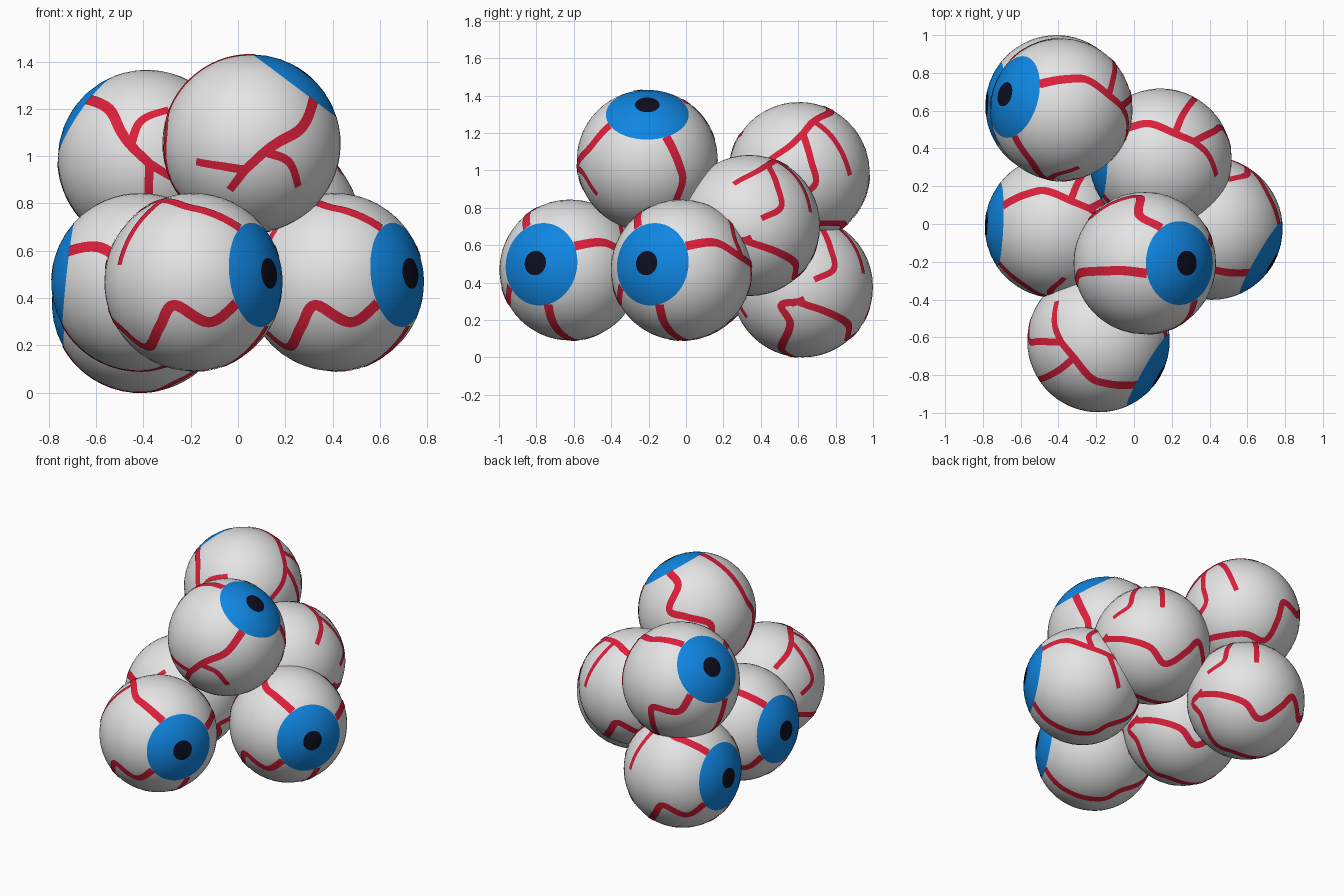
import bpy, bmesh, math
from mathutils import Vector, Matrix

if "Cube" in bpy.data.objects:
    bpy.data.objects.remove(bpy.data.objects["Cube"])

R = 0.377             # eyeball radius
IRIS, PUPIL = 36, 10  # half angles in degrees


def material(name, rgb):
    m = bpy.data.materials.new(name)
    m.diffuse_color = (*rgb, 1)
    m.use_nodes = True
    m.node_tree.nodes["Principled BSDF"].inputs["Base Color"].default_value = m.diffuse_color
    return m


WHITE = material("eye_white", (0.78, 0.78, 0.78))
BLUE = material("iris_blue", (0.005, 0.24, 0.76))
BLACK = material("pupil_black", (0.004, 0.004, 0.014))
RED = material("vein_red", (0.72, 0.014, 0.045))


def direction(theta, phi):
    """Unit vector: theta degrees away from the gaze (+X), phi degrees around it from the top."""
    t, p = math.radians(theta), math.radians(phi)
    return Vector((math.cos(t), math.sin(t) * math.sin(p), math.sin(t) * math.cos(p)))


# Eyeball: rings around the local +X axis, with exact iris and pupil borders
def eyeball_mesh(segs=48):
    bm = bmesh.new()
    angles = [5, PUPIL, 18, 27] + list(range(IRIS, 180, 6))
    rings = [[bm.verts.new(R * direction(a, 360 * k / segs)) for k in range(segs)] for a in angles]
    front, back = bm.verts.new((R, 0, 0)), bm.verts.new((-R, 0, 0))
    for k in range(segs):
        n = (k + 1) % segs
        bm.faces.new((front, rings[0][k], rings[0][n])).material_index = 2
        for i in range(len(rings) - 1):
            f = bm.faces.new((rings[i][k], rings[i + 1][k], rings[i + 1][n], rings[i][n]))
            f.material_index = 2 if angles[i + 1] <= PUPIL else 1 if angles[i + 1] <= IRIS else 0
        bm.faces.new((rings[-1][k], back, rings[-1][n]))
    bmesh.ops.recalc_face_normals(bm, faces=bm.faces)
    for f in bm.faces:
        f.smooth = True
    me = bpy.data.meshes.new("eyeball")
    bm.to_mesh(me)
    bm.free()
    for m in (WHITE, BLUE, BLACK):
        me.materials.append(m)
    return me


# Veins as (theta, phi) points: main ones start at the iris border
FORK_TOP, FORK_BACK, FORK_SIDE, FORK_REAR = (95, -22), (111, -17), (89, 80), (106, 83)
KNOT = (174, 163)
MAIN = [
    [(IRIS, -27), (61, -31), (75, -31), FORK_TOP, FORK_BACK],
    [(IRIS, -123), (57, -127), (75, -107), (89, -120), (107, -137), (126, -125), (152, -124), KNOT],
    [(IRIS, 64), (61, 67), (78, 76), FORK_SIDE, FORK_REAR],
    [(IRIS, 166), (59, 173), (102, 172), (120, 161), (153, 162), (162, 121), KNOT],
]
BRANCHES = [
    [FORK_TOP, (102, -41), (115, -75)],
    [FORK_BACK, (125, -7), (136, 16)],
    [FORK_BACK, (131, -34), (144, -54), (163, -45)],
    [FORK_SIDE, (85, 63), (94, 45)],
    [FORK_REAR, (114, 98), (122, 116)],
    [FORK_REAR, (124, 82)],
    [(170, 137), KNOT, (175, -131)],
]


def smooth_path(points, steps=7):
    p = [direction(*q) for q in points]
    p = [2 * p[0] - p[1]] + p + [2 * p[-1] - p[-2]]
    out = []
    for i in range(1, len(p) - 2):
        a, b, c, d = p[i - 1:i + 3]
        for s in range(steps):
            t = s / steps
            v = 0.5 * (2 * b + (c - a) * t + (2 * a - 5 * b + 4 * c - d) * t * t
                       + (3 * b - a - 3 * c + d) * t ** 3)
            out.append(v.normalized())
    return out + [p[-2]]


# Thin ribbon lying on the eyeball
def add_ribbon(bm, points, w0, w1):
    path = smooth_path(points)
    last = None
    for i, v in enumerate(path):
        tangent = path[min(i + 1, len(path) - 1)] - path[max(i - 1, 0)]
        side = v.cross(tangent).normalized()
        half = 0.5 * (w0 + (w1 - w0) * i / (len(path) - 1))
        pair = [bm.verts.new((v * R + side * half * k).normalized() * (R + 0.003)) for k in (-1, 1)]
        if last:
            f = bm.faces.new((last[0], pair[0], pair[1], last[1]))
            f.smooth = True
            f.normal_update()
            if f.normal.dot(v) < 0:
                f.normal_flip()
        last = pair


def vein_mesh():
    bm = bmesh.new()
    for points in MAIN:
        add_ribbon(bm, points, 0.050, 0.038)
    for points in BRANCHES:
        add_ribbon(bm, points, 0.038, 0.032)
    me = bpy.data.meshes.new("veins")
    bm.to_mesh(me)
    bm.free()
    me.materials.append(RED)
    return me


# Pile of eyes: name, centre, gaze direction, upside down
TO_RIGHT, TO_LEFT = (0.86, -0.5, 0.1), (-0.99, 0.04, 0.11)
EYES = [
    ("front_eye", (-0.188, -0.62, 0.467), TO_RIGHT, False),
    ("right_eye", (0.41, -0.025, 0.467), TO_RIGHT, False),
    ("top_eye", (0.057, -0.207, 1.053), (0.6, 0, 0.8), True),
    ("back_upper_eye", (-0.385, 0.605, 0.988), (-0.8, 0.22, 0.55), False),
    ("back_lower_eye", (-0.41, 0.623, 0.377), TO_LEFT, False),
    ("left_eye", (-0.413, -0.015, 0.467), TO_LEFT, False),
    ("middle_eye", (0.14, 0.34, 0.705), TO_LEFT, False),
]
ball, veins = eyeball_mesh(), vein_mesh()
for name, centre, gaze, flipped in EYES:
    x = Vector(gaze).normalized()
    y = Vector((0, 0, 1)).cross(x).normalized() * (-1 if flipped else 1)
    rot = Matrix((x, y, x.cross(y))).transposed().to_4x4()
    for part, me in (("", ball), ("_veins", veins)):
        ob = bpy.data.objects.new(name + part, me)
        ob.matrix_world = Matrix.Translation(centre) @ rot
        bpy.context.collection.objects.link(ob)
